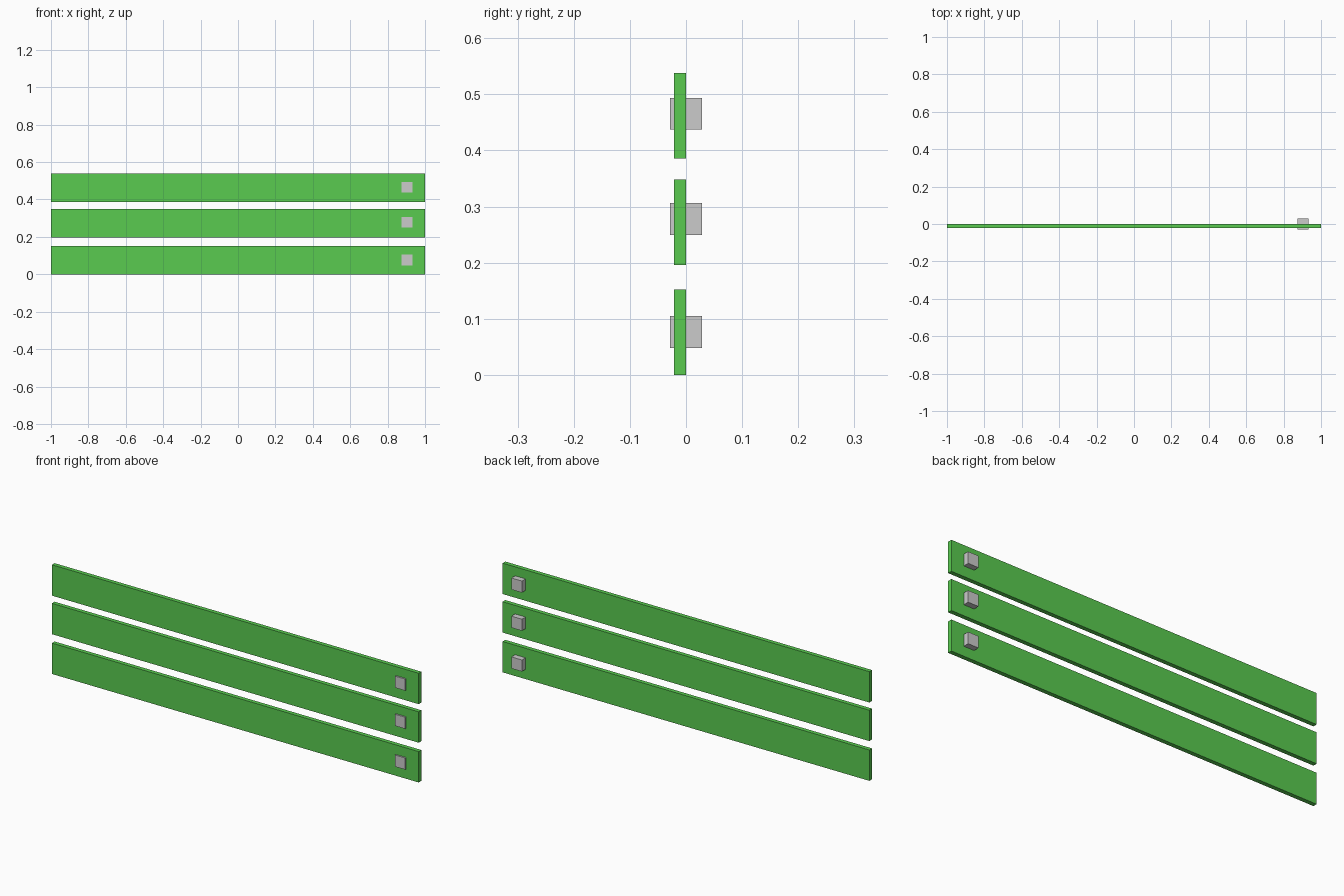
import bpy

if "Cube" in bpy.data.objects:
    bpy.data.objects.remove(bpy.data.objects["Cube"])

def material(name, color):
    m = bpy.data.materials.new(name)
    m.diffuse_color = color
    m.use_nodes = True
    m.node_tree.nodes["Principled BSDF"].inputs["Base Color"].default_value = m.diffuse_color
    return m

def box(name, lo, hi, mat=None):
    center = [(a + b) / 2 for a, b in zip(lo, hi)]
    bpy.ops.mesh.primitive_cube_add(size=1, location=center)
    ob = bpy.context.object
    ob.name = name
    ob.scale = [b - a for a, b in zip(lo, hi)]
    bpy.ops.object.transform_apply(location=False, rotation=False, scale=True)
    if mat:
        ob.data.materials.append(mat)
    return ob

green = material("green_paint", (0.1, 0.6, 0.08, 1))

# Three stacked planks, each with a small block through its right end
PLANK_H, BLOCK = 0.152, 0.057
for i, (z, block_z) in enumerate([(0, 0.048), (0.196, 0.249), (0.386, 0.437)], 1):
    box(f"plank_{i}", (-1, -0.021, z), (1, 0, z + PLANK_H), green)
    box(f"peg_block_{i}", (0.875, -BLOCK / 2, block_z),
        (0.875 + BLOCK, BLOCK / 2, block_z + BLOCK))
